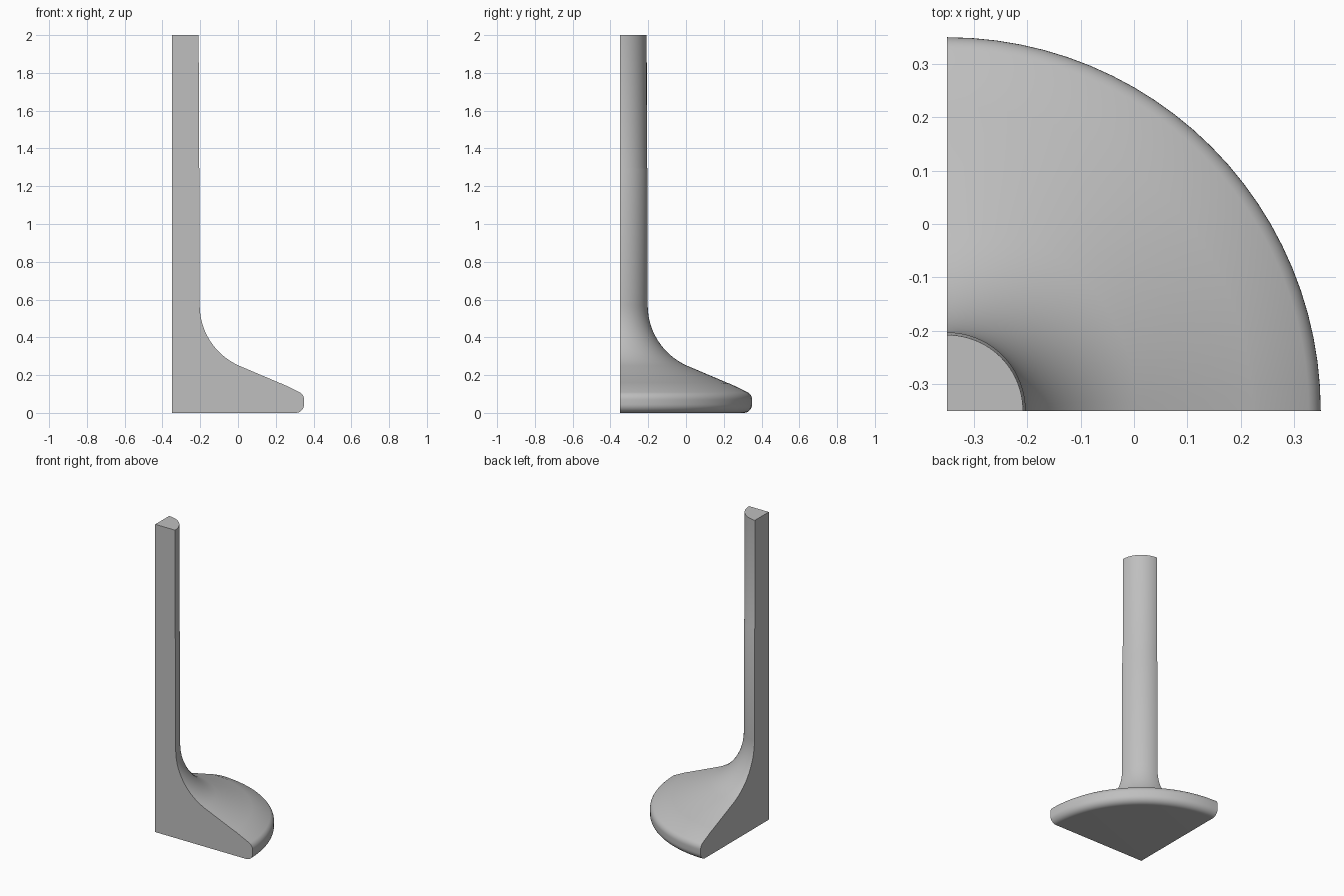
import bpy, bmesh
from math import sin, cos, pi, radians

cube = bpy.data.objects.get("Cube")
if cube:
    bpy.data.objects.remove(cube, do_unlink=True)

AXIS = -0.35      # x and y of the valve's own axis
SEGMENTS = 24

steel = bpy.data.materials.new("plain_grey_steel")
steel.use_nodes = True
grey = (0.52, 0.52, 0.52, 1)
steel.diffuse_color = grey
steel.node_tree.nodes["Principled BSDF"].inputs["Base Color"].default_value = grey


def arc(cx, cz, r, start, end, steps):
    """Points (radius, height) along a circular arc, angles in degrees."""
    angles = [radians(start + (end - start) * i / steps) for i in range(steps + 1)]
    return [(cx + r * cos(a), cz + r * sin(a)) for a in angles]


# Half section: stem, concave neck, sloping head, seat line and rounded rim
profile = [(0, 0), (0, 2), (0.142, 2), (0.143, 1.3), (0.147, 1.29)]
profile += arc(0.497, 0.57, 0.35, 180, 246, 14)
profile += [(0.572, 0.158), (0.582, 0.155)]
profile += arc(0.655, 0.07, 0.045, 60, 0, 6)
profile += arc(0.655, 0.045, 0.045, 0, -90, 8)

# Quarter turn of the section, closed by a flat cut at each end
bm = bmesh.new()
verts = [bm.verts.new((r, 0, z)) for r, z in profile]
edges = [bm.edges.new(pair) for pair in zip(verts, verts[1:] + verts[:1])]
spun = bmesh.ops.spin(bm, geom=verts + edges, cent=(0, 0, 0), axis=(0, 0, 1),
                      angle=pi / 2, steps=SEGMENTS)
last = [g for g in spun["geom_last"] if isinstance(g, bmesh.types.BMEdge)]
bmesh.ops.contextual_create(bm, geom=edges)
bmesh.ops.contextual_create(bm, geom=last)
bmesh.ops.remove_doubles(bm, verts=bm.verts, dist=0.0005)
bmesh.ops.dissolve_degenerate(bm, edges=bm.edges, dist=0.0001)
bmesh.ops.recalc_face_normals(bm, faces=bm.faces)

mesh = bpy.data.meshes.new("quarter_valve")
bm.to_mesh(mesh)
bm.free()
mesh.materials.append(steel)
valve = bpy.data.objects.new("quarter_valve", mesh)
valve.location = (AXIS, AXIS, 0)
bpy.context.collection.objects.link(valve)

# Smooth round surfaces, sharp cut edges
bpy.ops.object.select_all(action="DESELECT")
valve.select_set(True)
bpy.context.view_layer.objects.active = valve
bpy.ops.object.shade_smooth_by_angle(angle=radians(30))
